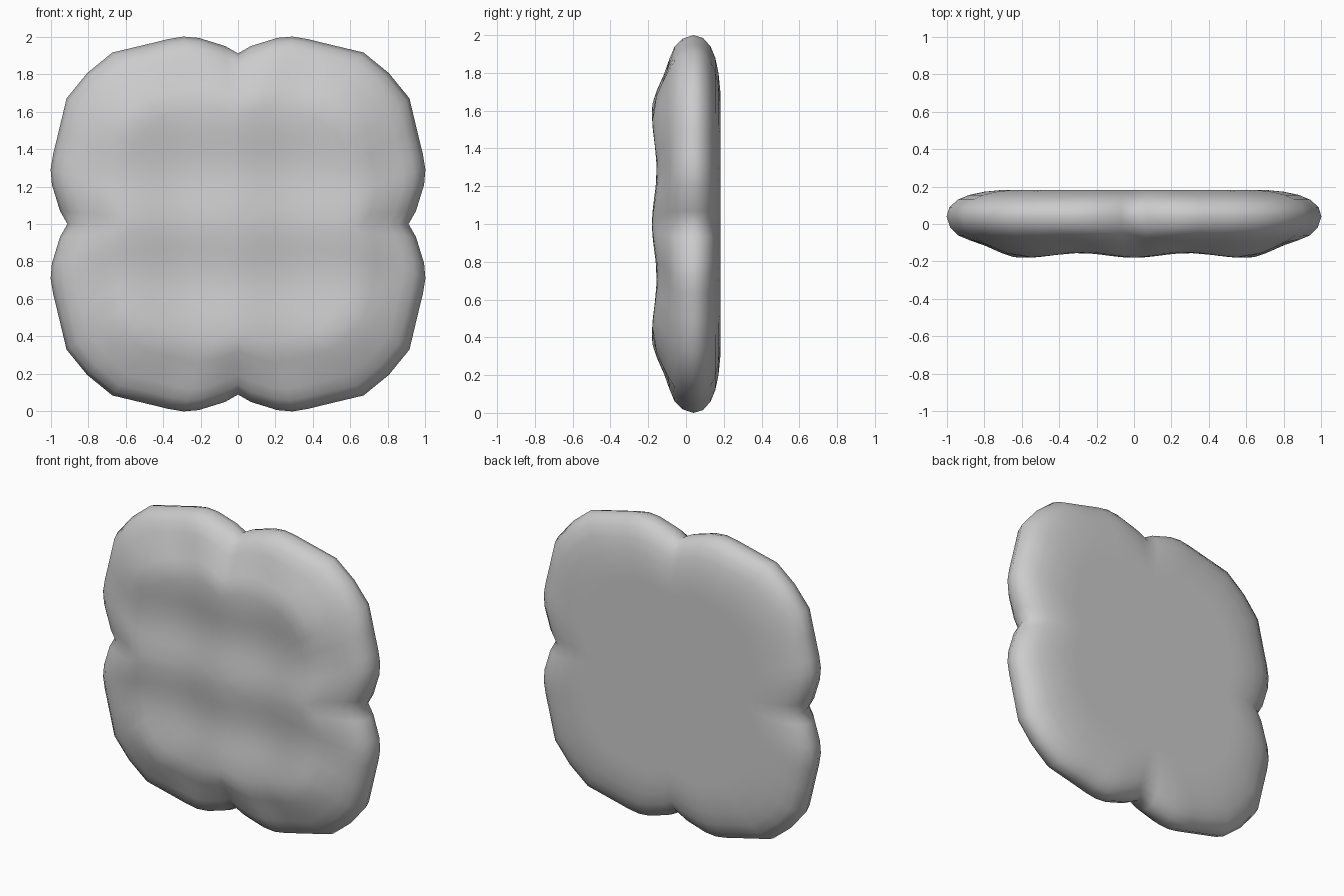
import bpy, bmesh
from math import cos, pi

if "Cube" in bpy.data.objects:
    bpy.data.objects.remove(bpy.data.objects["Cube"])

# One eighth of the lobed outline, from the top notch to the corner (x, z)
EIGHTH = [(0, .91), (.07, .95), (.21, .993), (.29, 1), (.37, .987),
          (.51, .953), (.67, .915), (.805, .805)]
# Edge roll-off: (scale of outline, depth y)
FRONT = [(.98, -.02), (.94, -.065), (.88, -.105), (.81, -.14), (.74, -.168), (.68, -.18)]
BACK = [(.985, .09), (.94, .13), (.88, .155), (.80, .172), (.70, .182)]
INNER = [.62, .56, .5, .44, .38, .32, .26, .2, .14, .07]
PITCH = .58


def outline():
    quarter = EIGHTH + [(z, x) for x, z in reversed(EIGHTH[:-1])]
    pts = []
    for k in range(4):
        for x, z in quarter[:-1]:
            for _ in range(k):
                x, z = z, -x
            pts.append((x, z))
    return pts


def dimple(x, z, s):
    # 3 x 3 grid of soft bumps, fading out at the rim
    fade = min(1, max(0, (.96 - s) / .2))
    return .0125 * fade * (2 - cos(2 * pi * x / PITCH) - cos(2 * pi * z / PITCH))


def add_ring(bm, pts, s, y, front):
    return [bm.verts.new((x * s, y + (dimple(x * s, z * s, s) if front else 0), 1 + z * s))
            for x, z in pts]


def bridge(bm, a, b):
    n = len(a)
    for i in range(n):
        j = (i + 1) % n
        bm.faces.new((a[i], a[j], b[j], b[i]))


# Puffy square body: rim ring, then rolled edge and surface on each side
bm = bmesh.new()
pts = outline()
rim = add_ring(bm, pts, 1, .04, False)
for profile, front in ((FRONT, True), (BACK, False)):
    prev = rim
    end_y = profile[-1][1]
    for s, y in profile + [(s, end_y) for s in INNER]:
        ring = add_ring(bm, pts, s, y, front)
        bridge(bm, prev, ring)
        prev = ring
    centre = bm.verts.new((0, end_y, 1))
    for i in range(len(prev)):
        bm.faces.new((prev[i], prev[(i + 1) % len(prev)], centre))

bmesh.ops.recalc_face_normals(bm, faces=bm.faces)
for f in bm.faces:
    f.smooth = True
mesh = bpy.data.meshes.new("puffy_square")
bm.to_mesh(mesh)
bm.free()
bpy.context.collection.objects.link(bpy.data.objects.new("puffy_square", mesh))
